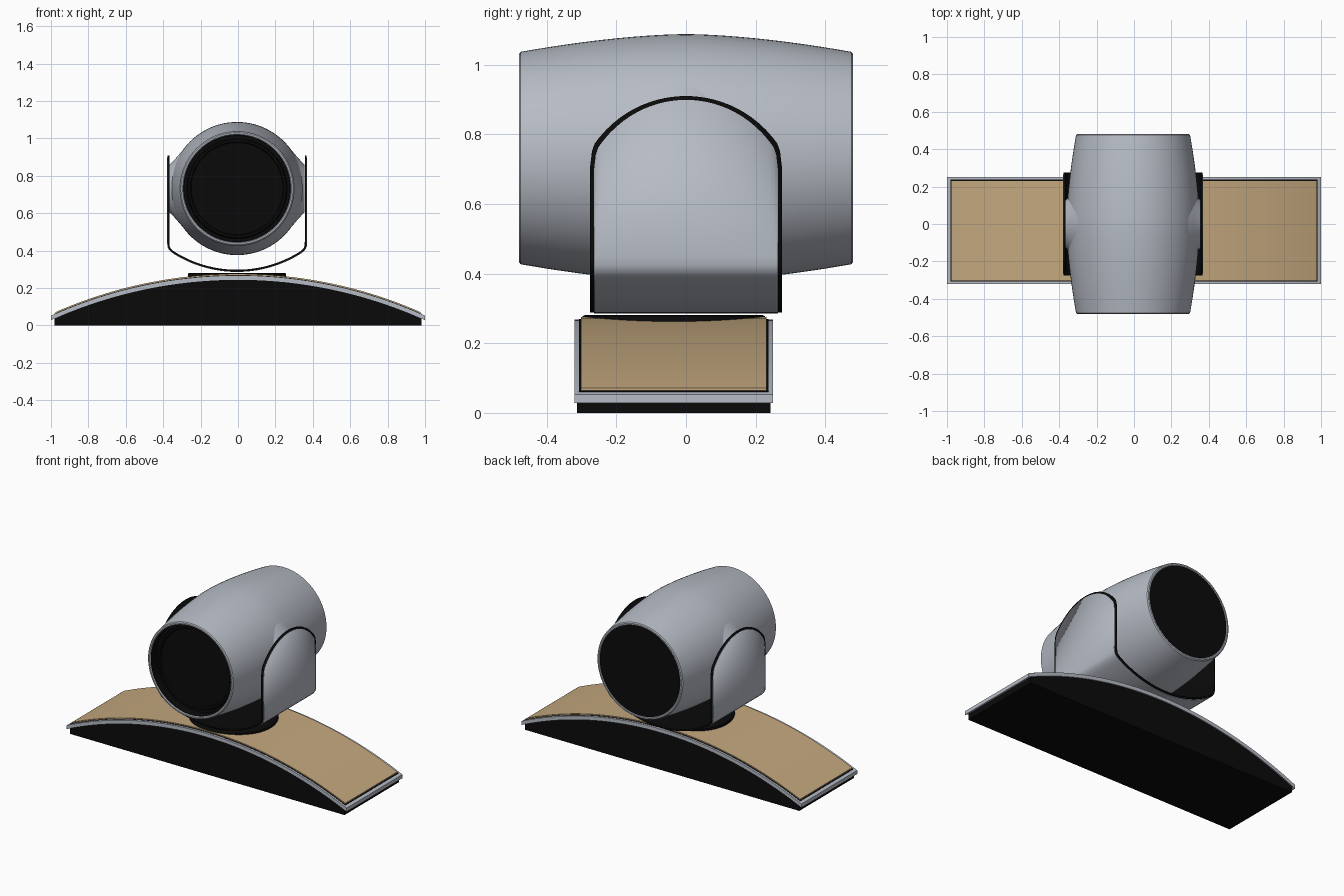
import bpy, math
from math import sin, cos, pi, sqrt

if "Cube" in bpy.data.objects:
    bpy.data.objects.remove(bpy.data.objects["Cube"])

CX = -0.005          # turret centre in x
AXIS_Z = 0.732       # height of the barrel axis
BASE_Y = -0.035      # centre of the foot in y
ARC_R = 2.43         # radius of the arched foot


def material(name, color):
    m = bpy.data.materials.new(name)
    m.use_nodes = True
    m.diffuse_color = (*color, 1)
    bsdf = m.node_tree.nodes["Principled BSDF"]
    bsdf.inputs["Base Color"].default_value = (*color, 1)
    bsdf.inputs["Roughness"].default_value = 0.6
    return m


GREY = material("silver grey", (0.47, 0.50, 0.56))
TAN = material("tan", (0.55, 0.39, 0.21))
BLACK = material("black", (0.003, 0.003, 0.003))


def make(name, verts, faces, mats, angle=35):
    mesh = bpy.data.meshes.new(name)
    mesh.from_pydata(verts, [], faces)
    mesh.update()
    ob = bpy.data.objects.new(name, mesh)
    bpy.context.collection.objects.link(ob)
    for m in mats:
        mesh.materials.append(m)
    bpy.ops.object.select_all(action='DESELECT')
    ob.select_set(True)
    bpy.context.view_layer.objects.active = ob
    bpy.ops.object.shade_smooth_by_angle(angle=math.radians(angle))
    return ob


def lathe(name, profile, place, mats, seg=96):
    """Revolve (along, radius) points; place maps (along, u, v) to a position."""
    verts = [place(a, r * cos(2 * pi * k / seg), r * sin(2 * pi * k / seg))
             for a, r in profile for k in range(seg)]
    faces = [(i * seg + k, i * seg + (k + 1) % seg,
              (i + 1) * seg + (k + 1) % seg, (i + 1) * seg + k)
             for i in range(len(profile) - 1) for k in range(seg)]
    last = (len(profile) - 1) * seg
    faces.append(tuple(reversed(range(seg))))
    faces.append(tuple(range(last, last + seg)))
    return make(name, verts, faces, mats)


def arc_z(x, top):
    return top - ARC_R + sqrt(ARC_R ** 2 - x * x)


def arch_band(name, half_x, top, bottom, half_y, mat, n=48):
    """Arched slab; bottom is a height at the crown, or None for a flat underside."""
    xs = [-half_x + 2 * half_x * i / n for i in range(n + 1)]
    rings = [[(x, BASE_Y + s * half_y, z)
              for s, z in ((-1, lo), (1, lo), (1, hi), (-1, hi))]
             for x in xs
             for lo, hi in [(0 if bottom is None else arc_z(x, bottom), arc_z(x, top))]]
    verts = [v for ring in rings for v in ring]
    faces = [(4 * i + k, 4 * i + 4 + k, 4 * i + 4 + (k + 1) % 4, 4 * i + (k + 1) % 4)
             for i in range(n) for k in range(4)]
    faces += [(0, 1, 2, 3), (4 * n + 3, 4 * n + 2, 4 * n + 1, 4 * n)]
    ob = make(name, verts, [f[::-1] for f in faces], [mat])
    return ob


# Arched foot: dark body, grey frame, thin seam and tan cover
arch_band("foot_body", 0.98, 0.246, None, 0.278, BLACK)
arch_band("foot_frame", 1.0, 0.268, 0.244, 0.285, GREY)
arch_band("foot_seam", 0.982, 0.2695, 0.262, 0.272, BLACK)
arch_band("foot_cover", 0.977, 0.276, 0.262, 0.266, TAN)

# Turntable disc
lathe("turntable", [(0.255, 0.262), (0.278, 0.262), (0.281, 0.255)],
      lambda a, u, v: (CX + u, BASE_Y + v, a), [BLACK])


# Barrel: bulged shell with rounded lips and a recessed front
shell = [(y, 0.356 - 0.051 * (abs(y) / 0.475) ** 1.65)
         for y in [-0.475 + 0.95 * i / 24 for i in range(25)]]
barrel_profile = ([(-0.42, 0.284), (-0.475, 0.286), (-0.48, 0.291), (-0.48, 0.299)]
                  + shell
                  + [(0.48, 0.299), (0.48, 0.291), (0.477, 0.287)])
along_y = lambda a, u, v: (CX + v, a, AXIS_Z + u)
barrel = lathe("barrel", barrel_profile, along_y, [GREY, BLACK])
for p in barrel.data.polygons:
    c = p.center
    radius = math.hypot(c.x - CX, c.z - AXIS_Z)
    if radius < 0.2866 and abs(c.y) < 0.478:
        p.material_index = 1

# Lens ring sitting inside the front recess
lathe("lens_ring", [(-0.415, 0.27), (-0.435, 0.262), (-0.435, 0.25), (-0.424, 0.245)],
      along_y, [BLACK])

# Pivot bosses flaring out of both sides of the barrel
for side, label in ((1, "left"), (-1, "right")):
    lathe(label + "_pivot_boss",
          [(0.27, 0.225), (0.298, 0.197), (0.325, 0.165), (0.35, 0.138), (0.36, 0.128)],
          lambda a, u, v: (CX + side * a, side * v, AXIS_Z + u), [GREY])


# Yoke: a U-shaped sheet with arched uprights
def yoke_sheet(name, inset, thickness, offset, mat):
    half, top = 0.275, 0.91
    crown = [(0.25 * i / 12, top - 0.32 + sqrt(0.32 ** 2 - (0.25 * i / 12) ** 2))
             for i in range(13)]
    edge = crown + [(0.262, 0.774), (0.27, 0.752), (half, 0.71)]
    edge = [(-y, z) for y, z in edge[:0:-1]] + edge
    edge = [(y * (half - inset) / half, z - inset) for y, z in edge]

    # half of the U path from the crown of the belly up to the upright
    belly = [(0.335 * i / 12, 0.289 + 0.64 - sqrt(0.64 ** 2 - (0.335 * i / 12) ** 2))
             for i in range(13)]
    belly += [(0.352, 0.396), (0.364, 0.409), (0.37, 0.425), (0.371, 0.45)]
    path = [(-x, z) for x, z in belly[:0:-1]] + belly

    verts = []
    for y, z_top in edge:
        line = [(-0.371, z_top)] + path + [(0.371, z_top)]
        verts += [(CX + x, y, z) for x, z in line]
    n = len(path) + 2
    faces = [(j * n + i, (j + 1) * n + i, (j + 1) * n + i + 1, j * n + i + 1)
             for j in range(len(edge) - 1) for i in range(n - 1)]
    ob = make(name, verts, faces, [mat])
    mod = ob.modifiers.new("thickness", 'SOLIDIFY')
    mod.thickness = thickness
    mod.offset = offset
    return ob


yoke_sheet("yoke", 0.0, 0.009, -1, BLACK)
yoke_sheet("yoke_outer_skin", 0.011, 0.003, 1, GREY)
